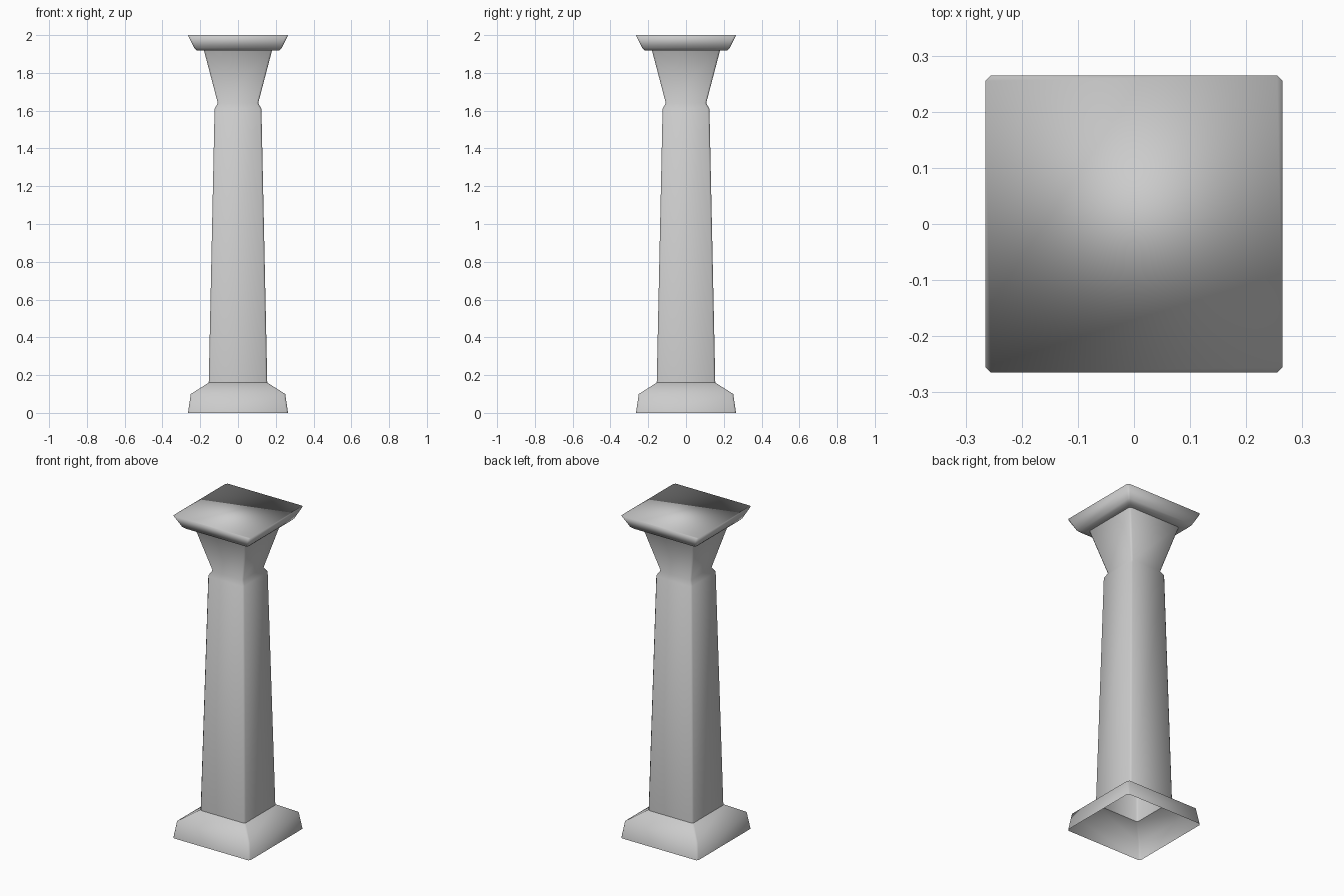
import bpy, bmesh

if "Cube" in bpy.data.objects:
    bpy.data.objects.remove(bpy.data.objects["Cube"])

CHAMFER = 0.01


def ring(bm, r, z):
    # square cross-section with slightly clipped corners
    c = r - CHAMFER
    pts = [(c, -r), (r, -c), (r, c), (c, r), (-c, r), (-r, c), (-r, -c), (-c, -r)]
    return [bm.verts.new((x, y, z)) for x, y in pts]


def square_loft(name, profile, cap_top=False):
    # skin a (half width, height) profile into a square tapered shell
    bm = bmesh.new()
    rings = [ring(bm, r, z) for r, z in profile]
    for a, b in zip(rings, rings[1:]):
        for i in range(8):
            j = (i + 1) % 8
            bm.faces.new((a[i], a[j], b[j], b[i]))
    if cap_top:
        bm.faces.new(rings[-1])
    for f in bm.faces:
        f.smooth = True
    mesh = bpy.data.meshes.new(name)
    bm.to_mesh(mesh)
    bm.free()
    obj = bpy.data.objects.new(name, mesh)
    bpy.context.collection.objects.link(obj)
    return obj


# plinth, hollow and open underneath
square_loft("base", [(0.265, 0), (0.25, 0.10), (0.155, 0.16)])

# tapered shaft, pinched neck and flared capital
square_loft("shaft", [(0.155, 0.16), (0.124, 1.61), (0.107, 1.64), (0.18, 1.918)])

# slab on top, with underside
square_loft("top_slab", [(0.18, 1.918), (0.218, 1.918), (0.232, 1.932), (0.265, 2.0)],
            cap_top=True)
